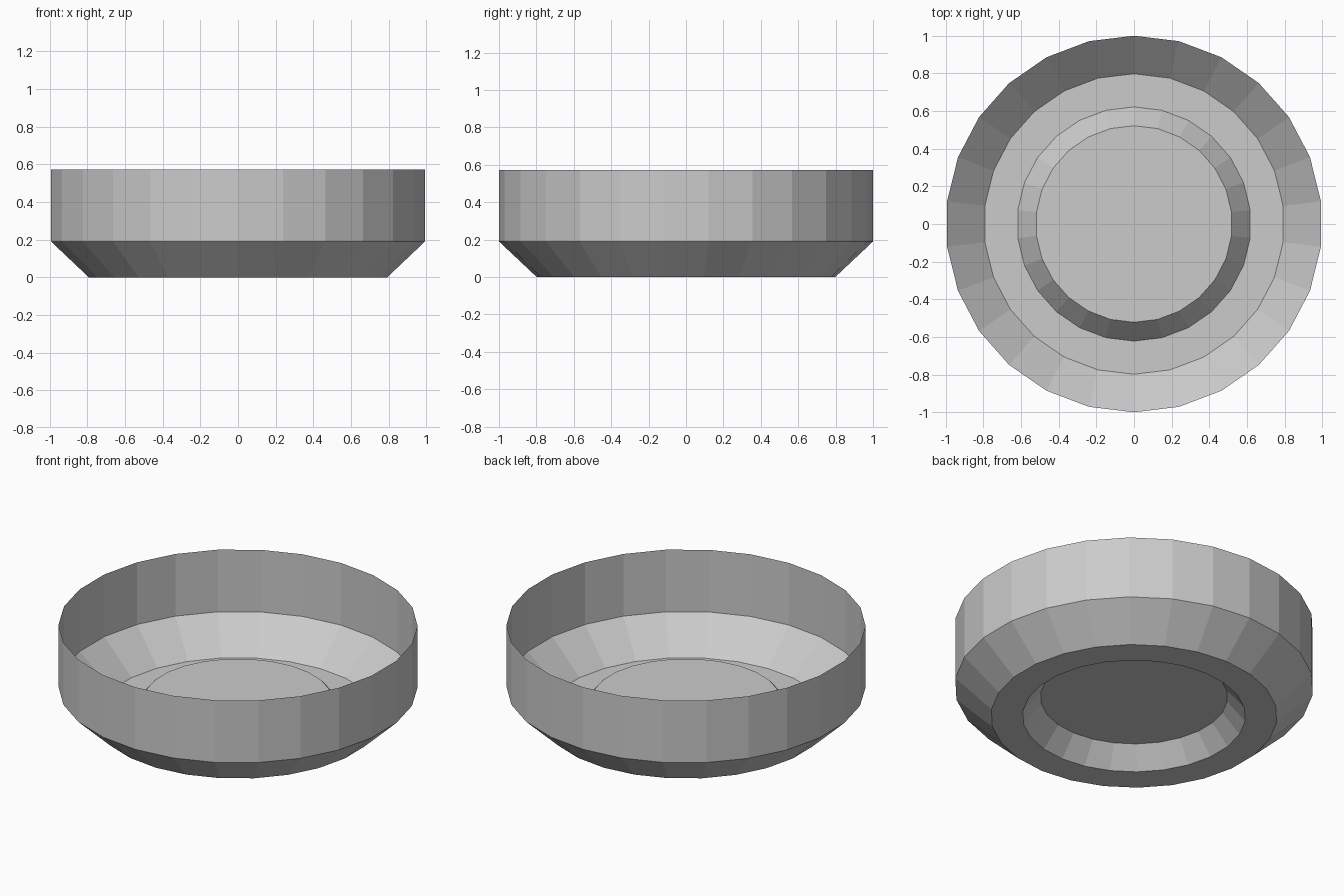
import bpy, bmesh
from math import cos, sin, pi

if "Cube" in bpy.data.objects:
    bpy.data.objects.remove(bpy.data.objects["Cube"])

SIDES = 26
# (radius, height) from the rim down, under the foot and up to the raised floor
PROFILE = [(1.0, 0.572), (1.0, 0.19), (0.798, 0.0), (0.622, 0.0), (0.522, 0.122)]

bm = bmesh.new()


def ring(radius, z):
    angles = [pi / 2 + 2 * pi * i / SIDES for i in range(SIDES)]
    return [bm.verts.new((radius * cos(a), radius * sin(a), z)) for a in angles]


# Single-skin wall, slope, foot and inner step
rings = [ring(r, z) for r, z in PROFILE]
for upper, lower in zip(rings, rings[1:]):
    for i in range(SIDES):
        j = (i + 1) % SIDES
        bm.faces.new((upper[i], lower[i], lower[j], upper[j]))

# Raised floor disc, facing down like the outside of the dish
bm.faces.new(rings[-1][::-1])

mesh = bpy.data.meshes.new("dish")
bm.to_mesh(mesh)
bm.free()
dish = bpy.data.objects.new("dish", mesh)
bpy.context.collection.objects.link(dish)
